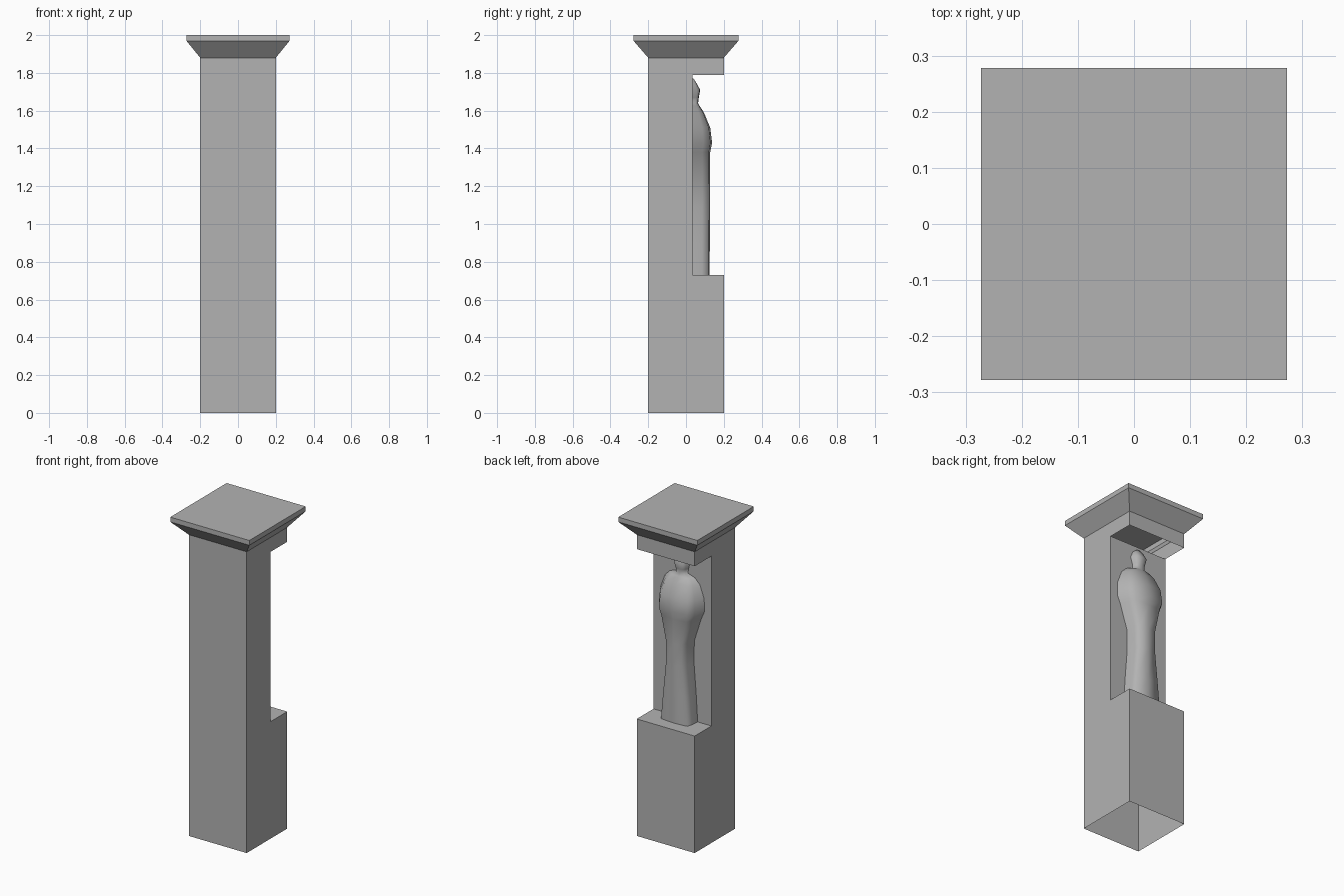
import bpy, bmesh

if "Cube" in bpy.data.objects:
    bpy.data.objects.remove(bpy.data.objects["Cube"])

stone = bpy.data.materials.new("grey_stone")
stone.diffuse_color = (0.45, 0.45, 0.45, 1)
stone.use_nodes = True
stone.node_tree.nodes["Principled BSDF"].inputs["Base Color"].default_value = stone.diffuse_color

NICHE_Y, NICHE_LOW, NICHE_HIGH = 0.035, 0.73, 1.79
H = 0.2  # half width of the shaft


def finish(bm, name):
    bmesh.ops.remove_doubles(bm, verts=bm.verts, dist=1e-5)
    bmesh.ops.recalc_face_normals(bm, faces=bm.faces)
    mesh = bpy.data.meshes.new(name)
    bm.to_mesh(mesh)
    bm.free()
    mesh.materials.append(stone)
    obj = bpy.data.objects.new(name, mesh)
    bpy.context.collection.objects.link(obj)
    return obj


def face(bm, *points):
    return bm.faces.new([bm.verts.new(p) for p in points])


# Hollow shaft: open underneath, stepped in at the back for the niche
bm = bmesh.new()
side = [(-H, 0), (H, 0), (H, NICHE_LOW), (NICHE_Y, NICHE_LOW),
        (NICHE_Y, NICHE_HIGH), (H, NICHE_HIGH), (H, 1.88), (-H, 1.88)]
for x in (-H, H):
    face(bm, *[(x, y, z) for y, z in side])
# strips across the width: lower back, shelf, niche wall, lintel, front
for i in (1, 2, 3, 5, 7):
    (y0, z0), (y1, z1) = side[i], side[(i + 1) % len(side)]
    face(bm, (-H, y0, z0), (H, y0, z0), (H, y1, z1), (-H, y1, z1))

# Flared cap, continuous with the shaft
levels = [(H, H, 1.88), (0.273, 0.278, 1.97), (0.273, 0.278, 2.0)]
loops = [[(-a, -b, z), (a, -b, z), (a, b, z), (-a, b, z)] for a, b, z in levels]
for low, high in zip(loops, loops[1:]):
    for i in range(4):
        j = (i + 1) % 4
        face(bm, low[i], low[j], high[j], high[i])
face(bm, *loops[-1])
finish(bm, "pillar")

# Relief figure: half rings of (height, half width, front y, front width ratio)
rings = [(0.73, 0.105, 0.125, 0.86), (0.90, 0.095, 0.126, 0.78),
         (1.09, 0.080, 0.127, 0.68), (1.23, 0.082, 0.128, 0.66),
         (1.38, 0.130, 0.128, 0.66), (1.43, 0.152, 0.138, 0.64),
         (1.51, 0.150, 0.128, 0.62), (1.59, 0.120, 0.095, 0.60),
         (1.625, 0.085, 0.072, 0.60), (1.64, 0.038, 0.064, 0.60),
         (1.67, 0.042, 0.068, 0.60), (1.71, 0.054, 0.075, 0.60),
         (1.75, 0.038, 0.053, 0.60), (1.77, 0.012, 0.040, 0.60)]
bm = bmesh.new()
rows = []
for z, w, front, f in rings:
    d = front - NICHE_Y
    half = [(w, 0), (w * (0.35 + 0.65 * f) * 1.06, 0.55 * d), (w * f, 0.92 * d)]
    section = half + [(0, d)] + [(-x, y) for x, y in reversed(half)]
    rows.append([bm.verts.new((x, NICHE_Y + y, z)) for x, y in section])
for low, high in zip(rows, rows[1:]):
    for i in range(len(low) - 1):
        bm.faces.new((low[i], low[i + 1], high[i + 1], high[i]))
bm.faces.new(rows[-1])
figure = finish(bm, "relief_figure")
for p in figure.data.polygons:
    p.use_smooth = True
